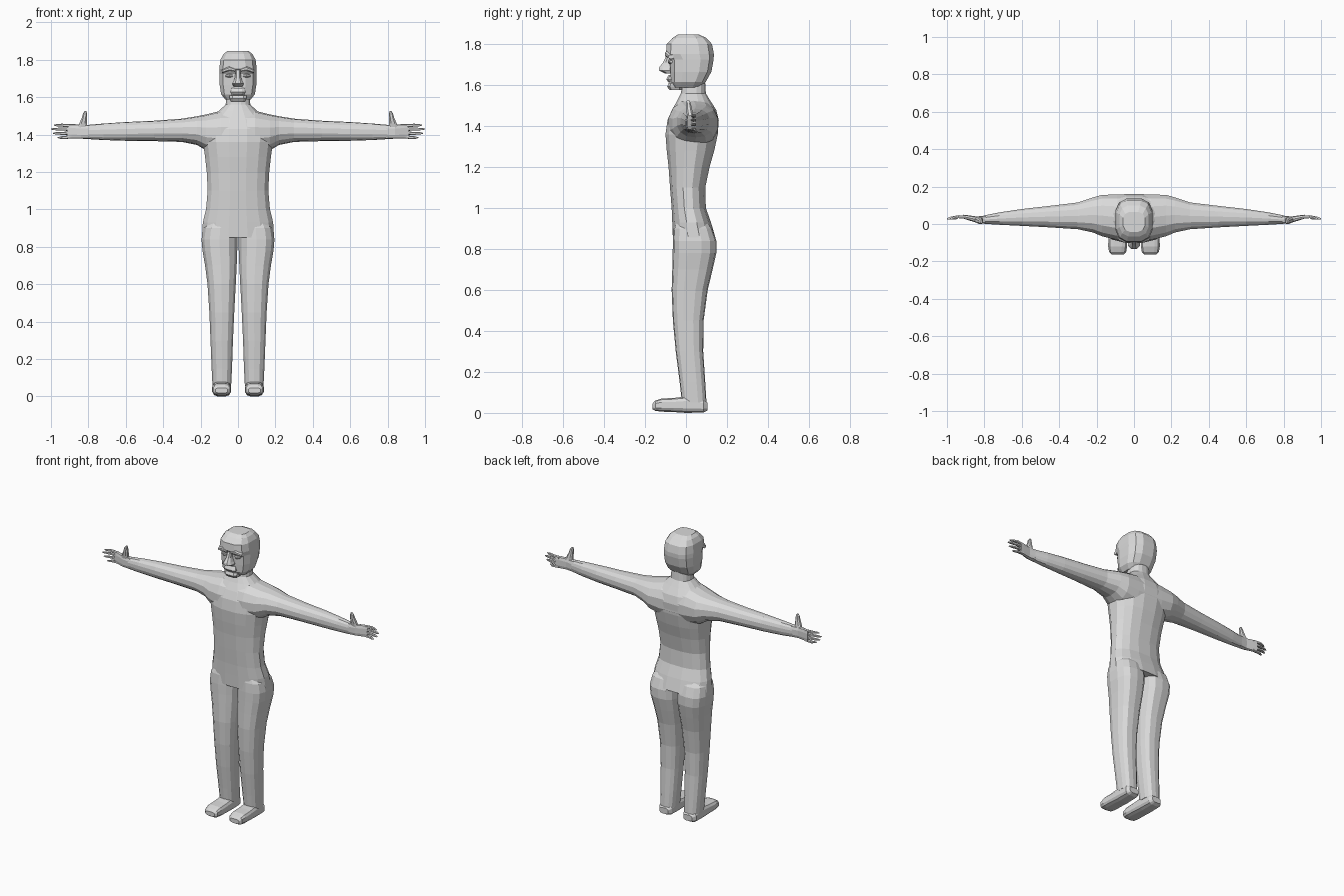
import bpy, bmesh, math
from mathutils import Vector

grey = bpy.data.materials.new("light_grey")
grey.diffuse_color = (0.7, 0.7, 0.7, 1)


def loft(name, axis, rings, n=16, e=2.4):
    """Skin of superellipse rings (t, a0, a1, b0, b1) along one axis."""
    bm = bmesh.new()
    top = math.cos(math.pi / n) ** (2 / e)
    loops = []
    for t, a0, a1, b0, b1 in rings:
        loop = []
        for i in range(n):
            w = (i + 0.5) * 2 * math.pi / n
            c, s = math.cos(w), math.sin(w)
            u = math.copysign(min(1, abs(c) ** (2 / e) / top), c)
            v = math.copysign(min(1, abs(s) ** (2 / e) / top), s)
            a = (a0 + a1) / 2 + u * (a1 - a0) / 2
            b = (b0 + b1) / 2 + v * (b1 - b0) / 2
            co = {"X": (t, a, b), "Y": (a, t, b), "Z": (a, b, t)}[axis]
            loop.append(bm.verts.new(co))
        loops.append(loop)
    for p, q in zip(loops, loops[1:]):
        for i in range(n):
            j = (i + 1) % n
            bm.faces.new((p[i], p[j], q[j], q[i]))
    bm.faces.new(loops[0])
    bm.faces.new(loops[-1])
    bmesh.ops.recalc_face_normals(bm, faces=bm.faces)
    me = bpy.data.meshes.new(name)
    bm.to_mesh(me)
    bm.free()
    me.materials.append(grey)
    ob = bpy.data.objects.new(name, me)
    bpy.context.collection.objects.link(ob)
    return ob


def sides(name, axis, rings, **kw):
    """Left and right copy of a loft, flipped across x = 0."""
    out = []
    for label, s in (("left", 1), ("right", -1)):
        if axis == "X":
            r = [(s * t, *rest) for t, *rest in rings]
        else:
            r = [(t, min(s * a, s * b), max(s * a, s * b), c, d) for t, a, b, c, d in rings]
        out.append(loft(label + "_" + name, axis, r, **kw))
    return out


def sym(rows):
    """Rings symmetric in x from (z, half_width, y0, y1)."""
    return [(z, -w, w, y0, y1) for z, w, y0, y1 in rows]


# torso with neck
torso = loft("body", "Z", sym([
    (.85, .193, -.064, .145), (.93, .188, -.067, .122), (1.0, .171, -.07, .097),
    (1.1, .162, -.078, .094), (1.2, .167, -.085, .115), (1.28, .176, -.094, .138),
    (1.36, .187, -.1, .155), (1.43, .187, -.09, .16), (1.48, .16, -.068, .147),
    (1.525, .105, -.042, .118), (1.56, .066, -.025, .097), (1.64, .06, -.012, .092)]))

# both arms and shoulders in one span
half = [(.09, -.085, .157, 1.29, 1.528), (.17, -.066, .156, 1.315, 1.508),
        (.22, -.045, .142, 1.345, 1.498), (.3, -.028, .115, 1.361, 1.485),
        (.45, -.018, .097, 1.365, 1.474), (.6, -.01, .08, 1.367, 1.467),
        (.72, -.004, .062, 1.371, 1.459), (.8, .001, .046, 1.376, 1.452)]
arms = loft("arms", "X", [(-t, *r) for t, *r in reversed(half)] + half, n=14, e=2.2)

# legs
legs = sides("leg", "Z", [
    (.95, .008, .15, -.045, .09), (.9, .004, .186, -.06, .128), (.84, .003, .195, -.064, .148),
    (.78, .004, .19, -.065, .148), (.7, .007, .176, -.067, .13), (.6, .012, .163, -.07, .106),
    (.45, .02, .153, -.064, .086), (.3, .027, .147, -.05, .084),
    (.15, .032, .141, -.031, .094), (.05, .037, .136, -.02, .1)], n=14, e=2.6)

# fuse the body into one skin
for part in [arms] + legs:
    mod = torso.modifiers.new("union", "BOOLEAN")
    mod.operation = "UNION"
    mod.solver = "EXACT"
    mod.object = part
    bpy.context.view_layer.objects.active = torso
    bpy.ops.object.modifier_apply(modifier=mod.name)
    bpy.data.objects.remove(part, do_unlink=True)

# feet
sides("foot", "Y", [
    (.106, .055, .118, .012, .05), (.085, .042, .134, .002, .066), (0, .039, .136, 0, .08),
    (-.06, .038, .137, .004, .073), (-.12, .037, .138, .006, .07),
    (-.15, .042, .133, .01, .06), (-.163, .055, .12, .018, .046)], n=12, e=3.2)

# hands: palm, thumb and four fingers
sides("palm", "X", [(.79, .002, .046, 1.377, 1.452), (.84, .006, .04, 1.378, 1.453),
                    (.89, .022, .047, 1.378, 1.457), (.915, .03, .05, 1.382, 1.453)], n=10, e=2.8)
sides("thumb", "Z", [(1.43, .805, .86, .01, .038), (1.46, .808, .848, .004, .034),
                     (1.49, .807, .835, 0, .028), (1.515, .808, .828, .001, .022),
                     (1.525, .811, .82, .005, .016)], n=8)
for k, (z, tip) in enumerate([(1.388, .965), (1.408, .99), (1.428, 1.0), (1.446, .985)]):
    z2 = 1.417 + (z - 1.417) * 1.15
    sides("finger_%d" % (k + 1), "X", [
        (.89, .027, .046, z - .009, z + .009), (.94, .031, .047, z2 - .008, z2 + .008),
        (tip - .015, .024, .038, z2 - .006, z2 + .006),
        (tip, .023, .03, z2 - .002, z2 + .002)], n=6)

# head
loft("head", "Z", sym([
    (1.588, .068, -.06, .07), (1.615, .09, -.073, .096), (1.665, .098, -.076, .124),
    (1.725, .1, -.078, .135), (1.752, .1, -.098, .136), (1.8, .094, -.094, .127),
    (1.83, .078, -.066, .1), (1.846, .058, -.042, .065)]), n=12, e=2.9)

# face: jaw, lips, nose, brows, eyes
loft("chin", "Z", sym([(1.575, .038, -.08, -.02), (1.592, .045, -.092, -.02),
                       (1.61, .045, -.084, -.02)]), n=8, e=4)
loft("lips", "Z", sym([(1.612, .034, -.085, -.05), (1.628, .042, -.096, -.05),
                       (1.65, .034, -.085, -.05)]), n=8, e=3)
loft("nose", "Z", sym([(1.656, .024, -.1, -.06), (1.672, .032, -.133, -.06),
                       (1.685, .024, -.132, -.06), (1.71, .015, -.112, -.06),
                       (1.745, .014, -.096, -.06)]), n=8, e=2.6)
sides("brow", "X", [(.015, -.1, -.07, 1.735, 1.755), (.045, -.102, -.07, 1.74, 1.765),
                    (.085, -.085, -.06, 1.728, 1.748)], n=8)
sides("eye", "X", [(.026, -.08, -.065, 1.71, 1.72), (.045, -.088, -.065, 1.704, 1.726),
                   (.066, -.08, -.065, 1.709, 1.719)], n=8)
